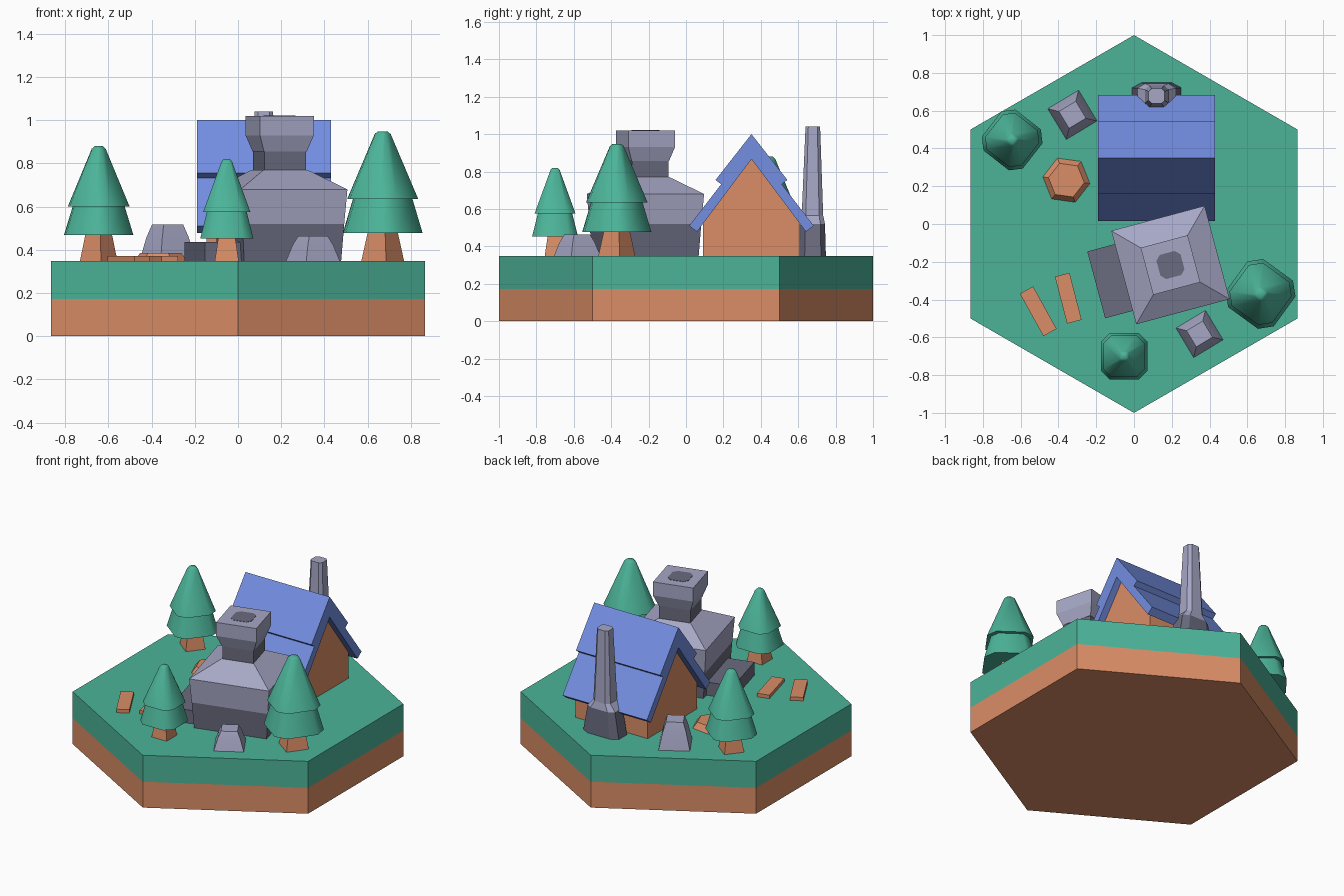
import bpy, bmesh, math
from mathutils import Matrix, Vector

if "Cube" in bpy.data.objects:
    bpy.data.objects.remove(bpy.data.objects["Cube"])


def material(name, r, g, b):
    m = bpy.data.materials.new(name)
    lin = [((c / 255 + 0.055) / 1.055) ** 2.4 for c in (r, g, b)]
    m.diffuse_color = (*lin, 1)
    m.use_nodes = True
    m.node_tree.nodes["Principled BSDF"].inputs["Base Color"].default_value = m.diffuse_color
    return m


GREEN = material("leaf_green", 76, 180, 153)
WOOD = material("warm_wood", 218, 141, 102)
BLUE = material("roof_blue", 115, 142, 225)
STONE = material("light_stone", 166, 167, 197)
DARK = material("dark_stone", 106, 107, 127)

SQUARE = [(-.5, -.5), (.5, -.5), (.5, .5), (-.5, .5)]
K = .31  # square with cut corners
CUT = [(-.5, -K), (-K, -.5), (K, -.5), (.5, -K), (.5, K), (K, .5), (-K, .5), (-.5, K)]
HEX = [(math.cos(math.radians(a)), math.sin(math.radians(a))) for a in range(0, 360, 60)]
GROUND = .348


def finish(name, bm, mats, smooth=None):
    bmesh.ops.recalc_face_normals(bm, faces=bm.faces)
    me = bpy.data.meshes.new(name)
    bm.to_mesh(me)
    bm.free()
    for m in mats:
        me.materials.append(m)
    ob = bpy.data.objects.new(name, me)
    bpy.context.collection.objects.link(ob)
    if smooth:
        bpy.ops.object.select_all(action='DESELECT')
        ob.select_set(True)
        bpy.context.view_layer.objects.active = ob
        bpy.ops.object.shade_smooth_by_angle(angle=math.radians(smooth))
    return ob


def loft(name, shape, levels, at, rot=0, mats=(STONE,), rule=None, smooth=None):
    """Stack scaled copies of a section; level = (z, sx, sy[, dy])."""
    bm = bmesh.new()
    rings = []
    for z, sx, sy, *dy in levels:
        off = dy[0] if dy else 0
        rings.append([bm.verts.new((x * sx, y * sy + off, z)) for x, y in shape])
    n = len(shape)
    for a, b in zip(rings, rings[1:]):
        for i in range(n):
            j = (i + 1) % n
            bm.faces.new((a[i], a[j], b[j], b[i]))
    bm.faces.new(rings[0][::-1])
    bm.faces.new(rings[-1])
    if rule:
        for f in bm.faces:
            f.material_index = rule(f.calc_center_median())
    bm.transform(Matrix.Translation((at[0], at[1], 0)) @ Matrix.Rotation(math.radians(rot), 4, 'Z'))
    return finish(name, bm, mats, smooth)


def extrude_x(name, profile, x0, x1, mat):
    """Extrude a (y, z) profile along x."""
    bm = bmesh.new()
    f = bm.faces.new([bm.verts.new((x0, y, z)) for y, z in profile])
    g = bmesh.ops.extrude_face_region(bm, geom=[f])
    verts = [v for v in g['geom'] if isinstance(v, bmesh.types.BMVert)]
    bmesh.ops.translate(bm, verts=verts, vec=(x1 - x0, 0, 0))
    return finish(name, bm, [mat])


# hexagonal ground tile: soil below, grass above
loft("ground_tile", HEX, [(0, 1, 1), (.172, 1, 1), (GROUND, 1, 1)], (0, 0), 30,
     (WOOD, GREEN), lambda c: int(c.z > .172))

# house walls and stepped two-layer roof
YC = .35
half_wall = [(.26, GROUND - .01), (.26, .54)]
extrude_x("house_walls", [(YC + y, z) for y, z in half_wall] + [(YC, .88)] +
          [(YC - y, z) for y, z in half_wall[::-1]], -.145, .385, WOOD)
right = [(.192, .755), (.162, .732), (.333, .51), (.291, .478)]
extrude_x("house_roof", [(YC, 1.0)] + [(YC + y, z) for y, z in right] + [(YC, .866)] +
          [(YC - y, z) for y, z in right[::-1]], -.19, .43, BLUE)

# chimney behind the house: wide foot, shoulder, tapering shaft
loft("chimney", CUT, [(GROUND, .26, .14), (.52, .2, .13), (.565, .125, .115, -.002),
                      (1.04, .085, .078)], (.12, .678), 0, (DARK, STONE),
     lambda c: int(c.z > .5))

# stone furnace, turned 15 degrees
FC, FR = (.193, -.217), 15
loft("furnace_body", SQUARE, [(GROUND, .465, .465), (.52, .488, .488), (.68, .512, .512),
                              (.77, .21, .21)], FC, FR, (DARK, STONE), lambda c: int(c.z > .5))
loft("furnace_neck", SQUARE, [(.74, .2, .2), (.86, .2, .2)], FC, FR, (DARK,))
loft("furnace_collar", SQUARE, [(.855, .205, .205), (.93, .258, .258), (1.02, .258, .258)], FC, FR)
loft("furnace_vent", CUT, [(1.018, .132, .132), (1.022, .132, .132)], FC, FR, (DARK,))
a = math.radians(FR)
loft("furnace_hearth", SQUARE, [(GROUND, .21, .366), (.436, .21, .366)],
     (FC[0] - .302 * math.cos(a), FC[1] - .302 * math.sin(a)), FR, (DARK,))

# loose planks
for i, (x, y, r) in enumerate([(-.507, -.462, -61), (-.348, -.393, -75.5)]):
    loft(f"plank_{i + 1}", SQUARE, [(GROUND, .257, .08), (.371, .257, .08)], (x, y), r, (WOOD,))

# tree stump
loft("tree_stump", HEX, [(GROUND, .126, .126), (.385, .096, .096)], (-.358, .232), -8, (WOOD,))

# rocks
for i, (x, y, w, h) in enumerate([(-.326, .578, .19, .17), (.347, -.582, .182, .115)]):
    loft(f"rock_{i + 1}", SQUARE, [(GROUND, w, w), (GROUND + h * .65, w * .75, w * .75),
                                   (GROUND + h, w * .55, w * .55)], (x, y), 31, smooth=40)

# trees: x, y, width, foliage bottom, tier split, top, turn
TREES = [(.67, -.37, .315, .477, .635, .948, -36),
         (-.645, .445, .275, .468, .6, .88, -38),
         (-.052, -.7, .246, .452, .575, .82, 0)]
for i, (x, y, w, z0, z1, z2, r) in enumerate(TREES):
    loft(f"tree_{i + 1}_trunk", SQUARE, [(GROUND, w * .45, w * .45), (z0 + .03, w * .29, w * .29)],
         (x, y), r, (WOOD,))
    loft(f"tree_{i + 1}_lower_leaves", CUT, [(z0, w, w), (z1 + .01, w * .73, w * .73)],
         (x, y), r, (GREEN,), smooth=50)
    loft(f"tree_{i + 1}_upper_leaves", CUT, [(z1, w * .89, w * .89), (z2 - .012, w * .2, w * .2),
                                             (z2, w * .12, w * .12)], (x, y), r, (GREEN,), smooth=50)
